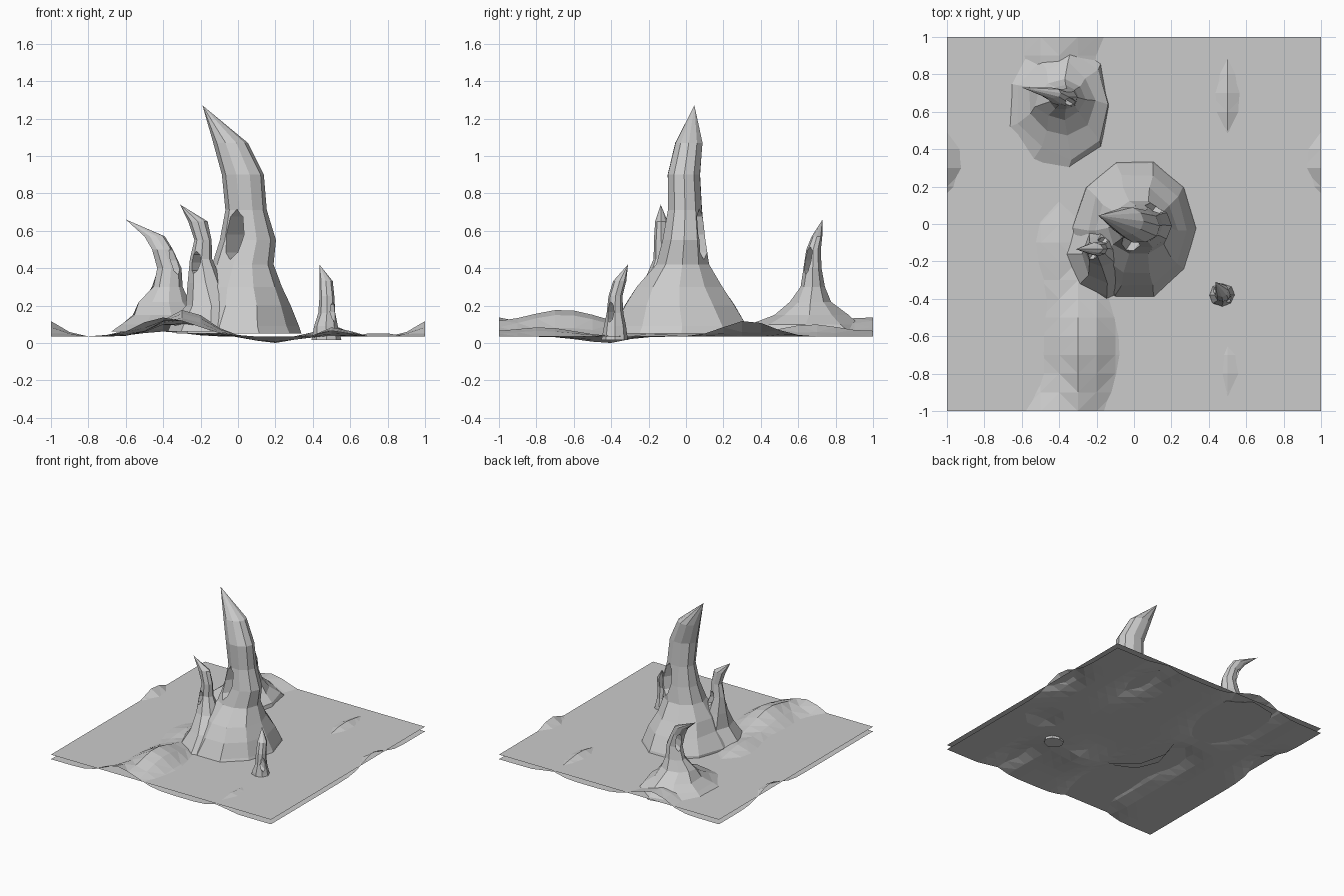
import bpy, bmesh, math, random
from mathutils import Vector, Matrix

if "Cube" in bpy.data.objects:
    bpy.data.objects.remove(bpy.data.objects["Cube"])

random.seed(4)


def finish(name, bm):
    bmesh.ops.recalc_face_normals(bm, faces=bm.faces)
    me = bpy.data.meshes.new(name)
    bm.to_mesh(me)
    bm.free()
    ob = bpy.data.objects.new(name, me)
    bpy.context.collection.objects.link(ob)
    return ob


def spire(name, rings, tip, sides=10, jitter=0.05):
    """Hooked rock horn; each ring is z, x min, x max, y min, y max."""
    bm = bmesh.new()
    loops = []
    for z, x0, x1, y0, y1 in rings:
        loop = []
        for i in range(sides):
            a = 2 * math.pi * i / sides
            k = 1 + random.uniform(-jitter, jitter)
            loop.append(bm.verts.new(((x0 + x1) / 2 + (x1 - x0) / 2 * k * math.cos(a),
                                      (y0 + y1) / 2 + (y1 - y0) / 2 * k * math.sin(a), z)))
        loops.append(loop)
    top = bm.verts.new(tip)
    for a, b in zip(loops, loops[1:]):
        for i in range(sides):
            j = (i + 1) % sides
            bm.faces.new((a[i], a[j], b[j], b[i]))
    for i in range(sides):
        bm.faces.new((loops[-1][i], loops[-1][(i + 1) % sides], top))
    cap = bm.faces.new(loops[0][::-1])
    bm.normal_update()
    return finish(name, bm)


def tunnel(ob, centre, direction, width, height, length):
    """Cut an upright oval passage through a spire."""
    bm = bmesh.new()
    bmesh.ops.create_cone(bm, cap_ends=True, segments=8, radius1=1, radius2=1, depth=length)
    d = Vector((direction[0], direction[1], 0)).normalized()
    side = Vector((-d.y, d.x, 0))
    up = Vector((0, 0, 1))
    rot = Matrix((side * width / 2, up * height / 2, d)).transposed().to_4x4()
    bmesh.ops.transform(bm, matrix=Matrix.Translation(centre) @ rot, verts=bm.verts)
    cutter = finish(ob.name + "_cutter", bm)
    cutter.hide_render = True
    cutter.hide_set(True)
    mod = ob.modifiers.new("tunnel", 'BOOLEAN')
    mod.operation = 'DIFFERENCE'
    mod.solver = 'EXACT'
    mod.object = cutter


# Sea bed: rolling low-poly ground that wraps at its edges
# each hump: x, y, height, x spread, y spread
humps = [(-0.28, -0.66, 0.145, 0.17, 0.33), (-0.4, 0.64, 0.09, 0.2, 0.3),
         (0.53, -0.77, 0.055, 0.09, 0.24), (0.5, 0.67, 0.065, 0.1, 0.25),
         (1.0, 0.33, 0.085, 0.09, 0.18), (-0.4, -0.1, 0.07, 0.15, 0.25),
         (-0.45, 0.97, 0.06, 0.14, 0.14),
         (0.75, -0.16, 0.055, 0.06, 0.06), (0.18, -0.45, -0.03, 0.17, 0.17)]


def wrap(d):
    return (d + 1) % 2 - 1


bm = bmesh.new()
bmesh.ops.create_grid(bm, x_segments=20, y_segments=20, size=1)
for v in bm.verts:
    x, y = v.co.x, v.co.y
    z = 0.034 + sum(h * math.exp(-(wrap(x - cx) / sx) ** 2 - (wrap(y - cy) / sy) ** 2)
                    for cx, cy, h, sx, sy in humps)
    v.co.z = max(z, 0.0)
min(bm.verts, key=lambda v: v.co.z).co.z = 0.0
bmesh.ops.triangulate(bm, faces=bm.faces)
finish("sea_bed", bm)

# Flat water sheet
bm = bmesh.new()
bmesh.ops.create_grid(bm, x_segments=1, y_segments=1, size=1)
for v in bm.verts:
    v.co.z = 0.072
finish("water", bm)

# Tall central spire
main = spire("main_spire", [
    (0.05, -0.33, 0.345, -0.41, 0.36), (0.09, -0.32, 0.325, -0.39, 0.35),
    (0.2, -0.25, 0.285, -0.34, 0.27), (0.3, -0.21, 0.235, -0.27, 0.2),
    (0.42, -0.14, 0.19, -0.17, 0.13), (0.55, -0.1, 0.205, -0.13, 0.11),
    (0.71, -0.07, 0.155, -0.1, 0.09), (0.9, -0.085, 0.14, -0.1, 0.08),
    (1.07, -0.13, 0.055, -0.06, 0.09)], (-0.19, 0.045, 1.27), jitter=0.03)
tunnel(main, (0.045, -0.01, 0.58), (0.15, 0.22), 0.1, 0.27, 0.6)

# Side spire growing from the flank of the main one
flank = spire("flank_spire", [
    (0.06, -0.38, 0.08, -0.42, 0.1), (0.1, -0.35, 0.06, -0.39, 0.07),
    (0.2, -0.285, 0.0, -0.32, 0.0), (0.32, -0.265, -0.08, -0.23, -0.05),
    (0.45, -0.255, -0.135, -0.175, -0.085), (0.55, -0.235, -0.14, -0.17, -0.095),
    (0.65, -0.265, -0.165, -0.165, -0.1)], (-0.31, -0.135, 0.74), 8)
tunnel(flank, (-0.2, -0.135, 0.43), (0.75, 1), 0.05, 0.12, 0.3)

# Rear spire on a wide foot
rear = spire("rear_spire", [
    (0.06, -0.69, -0.12, 0.29, 0.98), (0.1, -0.62, -0.14, 0.36, 0.92),
    (0.15, -0.56, -0.21, 0.46, 0.86), (0.22, -0.53, -0.26, 0.56, 0.77),
    (0.3, -0.46, -0.3, 0.61, 0.74), (0.4, -0.435, -0.305, 0.63, 0.725),
    (0.5, -0.46, -0.345, 0.64, 0.72), (0.57, -0.5, -0.39, 0.67, 0.73)],
    (-0.6, 0.73, 0.66), 9, jitter=0.08)
tunnel(rear, (-0.38, 0.675, 0.44), (1, -0.6), 0.045, 0.15, 0.4)

# Small lone spire
lone = spire("small_spire", [
    (0.015, 0.395, 0.55, -0.45, -0.31), (0.09, 0.405, 0.535, -0.44, -0.32),
    (0.16, 0.43, 0.52, -0.425, -0.335), (0.25, 0.435, 0.515, -0.415, -0.34),
    (0.33, 0.435, 0.505, -0.39, -0.32)], (0.435, -0.31, 0.42), 8)
tunnel(lone, (0.475, -0.38, 0.165), (1, -0.7), 0.04, 0.11, 0.3)
